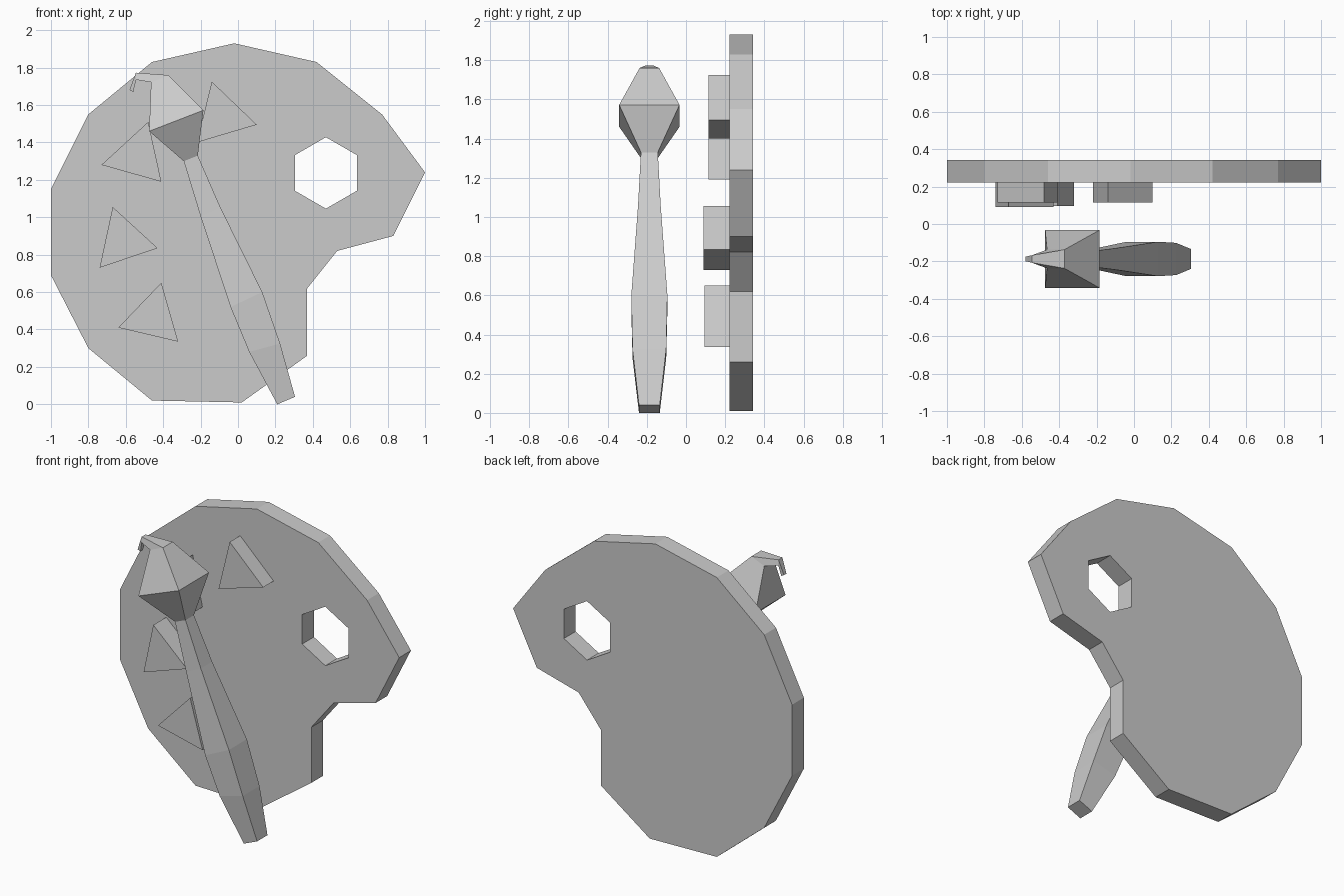
import bpy
import bmesh
from math import pi, sin, cos

if "Cube" in bpy.data.objects:
    bpy.data.objects.remove(bpy.data.objects["Cube"])


def plate(name, outlines, y0, y1):
    """Flat plate from closed x-z outlines (later outlines are holes), between y0 and y1."""
    curve = bpy.data.curves.new(name + "_profile", 'CURVE')
    curve.dimensions = '2D'
    curve.fill_mode = 'BOTH'
    curve.extrude = (y1 - y0) / 2
    for pts in outlines:
        spline = curve.splines.new('POLY')
        spline.points.add(len(pts) - 1)
        for p, (x, z) in zip(spline.points, pts):
            p.co = (x, z, 0, 1)
        spline.use_cyclic_u = True
    obj = bpy.data.objects.new(name, curve)
    bpy.context.collection.objects.link(obj)
    obj.location.y = (y0 + y1) / 2
    obj.rotation_euler.x = pi / 2
    bpy.ops.object.select_all(action='DESELECT')
    obj.select_set(True)
    bpy.context.view_layer.objects.active = obj
    bpy.ops.object.convert(target='MESH')
    bm = bmesh.new()
    bm.from_mesh(obj.data)
    bmesh.ops.remove_doubles(bm, verts=bm.verts, dist=1e-4)
    bmesh.ops.recalc_face_normals(bm, faces=bm.faces)
    for f in bm.faces:
        f.smooth = False
    bm.to_mesh(obj.data)
    bm.free()
    return obj


def square_loft(name, stations, yc):
    """Four-sided loft; each station is (left x, left z, right x, right z, half width in y)."""
    bm = bmesh.new()
    rings = []
    for lx, lz, rx, rz, h in stations:
        rings.append([bm.verts.new(c) for c in (
            (lx, yc - h, lz), (rx, yc - h, rz), (rx, yc + h, rz), (lx, yc + h, lz))])
    for a, b in zip(rings, rings[1:]):
        for i in range(4):
            j = (i + 1) % 4
            bm.faces.new((a[i], a[j], b[j], b[i]))
    bm.faces.new(rings[0][::-1])
    bm.faces.new(rings[-1])
    bmesh.ops.recalc_face_normals(bm, faces=bm.faces)
    mesh = bpy.data.meshes.new(name)
    bm.to_mesh(mesh)
    bm.free()
    obj = bpy.data.objects.new(name, mesh)
    bpy.context.collection.objects.link(obj)
    return obj


# Palette board with hexagonal thumb hole
board = [(-0.02, 1.93), (0.42, 1.83), (0.77, 1.55), (1.0, 1.24), (0.83, 0.90),
         (0.53, 0.82), (0.37, 0.62), (0.37, 0.26), (0.02, 0.01), (-0.46, 0.02),
         (-0.80, 0.30), (-1.0, 0.69), (-1.0, 1.15), (-0.80, 1.55), (-0.46, 1.83)]
hole = [(0.47 + 0.191 * sin(i * pi / 3), 1.237 + 0.191 * cos(i * pi / 3)) for i in range(6)]
plate("palette_board", [board, hole], 0.222, 0.342)

# Triangular paint dabs
dabs = [
    ([(-0.14, 1.725), (0.10, 1.495), (-0.22, 1.40)], 0.115),
    ([(-0.48, 1.51), (-0.41, 1.19), (-0.73, 1.28)], 0.115),
    ([(-0.67, 1.055), (-0.43, 0.835), (-0.74, 0.73)], 0.09),
    ([(-0.41, 0.65), (-0.32, 0.335), (-0.64, 0.41)], 0.095),
]
for n, (pts, front) in enumerate(dabs, 1):
    plate(f"paint_dab_{n}", [pts], front, 0.222)

# Brush handle
neck = (-0.29, 1.30, -0.215, 1.33, 0.043)
square_loft("brush_handle", [
    (0.21, 0.0, 0.305, 0.04, 0.053),
    (0.06, 0.28, 0.225, 0.325, 0.086),
    (-0.04, 0.52, 0.13, 0.60, 0.092),
    (-0.20, 1.005, -0.095, 1.055, 0.058),
    neck], -0.187)

# Brush bristles with hooked tip
square_loft("brush_bristles", [
    neck,
    (-0.475, 1.46, -0.185, 1.572, 0.154),
    (-0.465, 1.722, -0.372, 1.76, 0.05),
    (-0.545, 1.735, -0.546, 1.773, 0.02),
    (-0.56, 1.67, -0.58, 1.68, 0.012)], -0.187)
